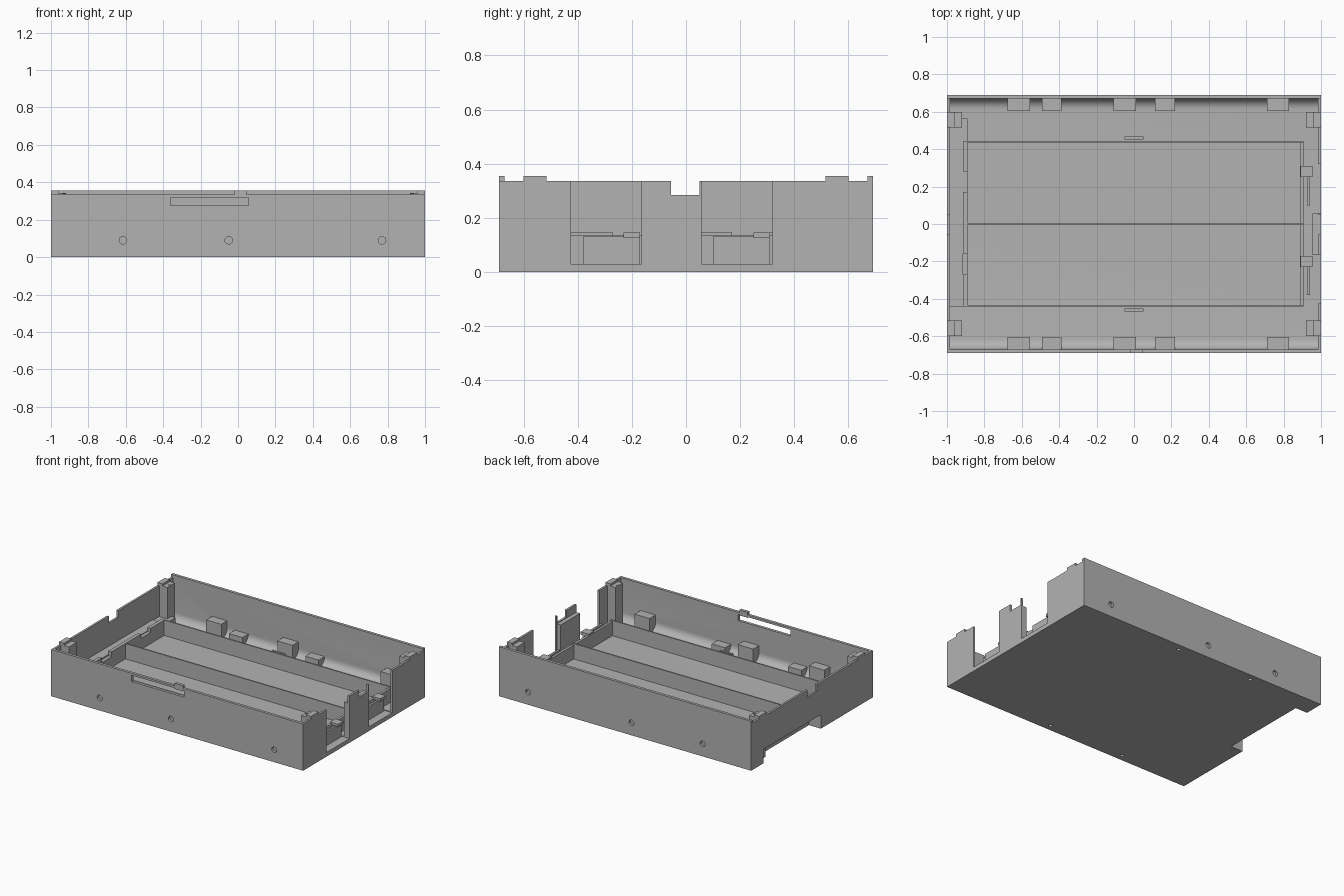
import bpy, bmesh, math
from mathutils import Matrix

cube = bpy.data.objects.get("Cube")
if cube:
    bpy.data.objects.remove(cube, do_unlink=True)

grey = bpy.data.materials.new("plain grey")
grey.use_nodes = True
COLOUR = (0.45, 0.45, 0.45, 1)
grey.diffuse_color = COLOUR
grey.node_tree.nodes["Principled BSDF"].inputs["Base Color"].default_value = COLOUR

WX, WY = 0.985, 0.67        # inner faces of the walls
FLOOR, RIM, TOP = 0.035, 0.335, 0.355
RIB = 0.145                 # height of the inner ribs


def finish(name, bm):
    bmesh.ops.recalc_face_normals(bm, faces=bm.faces)
    mesh = bpy.data.meshes.new(name)
    bm.to_mesh(mesh)
    bm.free()
    mesh.materials.append(grey)
    ob = bpy.data.objects.new(name, mesh)
    bpy.context.collection.objects.link(ob)
    return ob


def box(name, x, y, z):
    """Box from three (low, high) pairs."""
    bm = bmesh.new()
    bmesh.ops.create_cube(bm, size=1)
    for v in bm.verts:
        for i, (lo, hi) in enumerate((x, y, z)):
            v.co[i] = lo if v.co[i] < 0 else hi
    return finish(name, bm)


def cylinder(name, centre, radius, length, axis):
    bm = bmesh.new()
    turn = Matrix.Rotation(math.pi / 2, 4, "X") if axis == "y" else Matrix()
    bmesh.ops.create_cone(bm, cap_ends=True, segments=24, radius1=radius,
                          radius2=radius, depth=length,
                          matrix=Matrix.Translation(centre) @ turn)
    return finish(name, bm)


def cavity():
    """Hollow of the tray, with a cove along both long walls."""
    r, prof = 0.055, [(WY, 1), (-WY, 1)]
    for side, start in ((-1, math.pi), (1, 1.5 * math.pi)):
        for i in range(9):
            a = start + i * math.pi / 16
            prof.append((side * (WY - r) + r * math.cos(a), FLOOR + r + r * math.sin(a)))
    bm = bmesh.new()
    face = bm.faces.new([bm.verts.new((-WX, y, z)) for y, z in prof])
    ext = bmesh.ops.extrude_face_region(bm, geom=[face])
    for v in ext["geom"]:
        if isinstance(v, bmesh.types.BMVert):
            v.co.x = WX
    return finish("cavity_cutter", bm)


def cut(target, cutters):
    bpy.context.view_layer.objects.active = target
    for c in cutters:
        c.hide_render = True
        mod = target.modifiers.new("cut", "BOOLEAN")
        mod.operation, mod.solver, mod.object = "DIFFERENCE", "EXACT", c
        bpy.ops.object.modifier_apply(modifier=mod.name)
        bpy.data.objects.remove(c, do_unlink=True)


# Tray shell and its openings
shell = box("tray_shell", (-1, 1), (-0.69, 0.69), (0, TOP))
cutters = [
    cavity(),
    box("rim_cutter", (-2, 2), (-2, WY), (RIM, 1)),
    box("middle_notch_cutter", (-2, 2), (-0.055, 0.05), (0.285, 1)),
    box("front_bay_cutter", (0.9, 2), (-0.425, -0.165), (0.03, 1)),
    box("back_bay_cutter", (0.9, 2), (0.058, 0.32), (0.03, 1)),
    box("front_slot_cutter", (-0.36, 0.055), (-1, -0.6), (0.275, 0.32)),
    box("recess_cutter", (-2, -0.905), (-0.1, 0.55), (-1, 0.1)),
]
HOLES, PEGS = (-0.615, -0.05, 0.77), (-0.44, 0.165)
for x in HOLES:
    cutters.append(cylinder("wall_hole_cutter", (x, 0, 0.09), 0.02, 3, "y"))
for x in PEGS:
    for y in (-0.645, 0.645):
        cutters.append(cylinder("floor_hole_cutter", (x, y, 0), 0.013, 0.06, "z"))
cut(shell, cutters)
bpy.ops.object.select_all(action="DESELECT")
shell.select_set(True)
bpy.context.view_layer.objects.active = shell
bpy.ops.object.shade_smooth_by_angle(angle=math.radians(25))

# Latch above the front slot
box("front_latch", (-0.02, 0.045), (-0.69, -WY), (0.315, TOP))

# Blocks along both long walls, tall behind the holes and low between
for s, side in ((-1, "front"), (1, "back")):
    y = sorted((s * 0.603, s * (WY + 0.002)))
    for x in HOLES:
        box(side + "_tall_block", (x - 0.06, x + 0.06), y, (0.03, 0.14))
    for x in PEGS:
        box(side + "_low_block", (x - 0.053, x + 0.053), y, (0.03, 0.09))
    # Small guide beside the outer rib
    box(side + "_guide", (-0.05, 0.05), sorted((s * 0.453, s * 0.468)), (0.03, RIB))

# Long ribs forming two troughs
for name, y in (("front_rib", -0.437), ("middle_rib", 0), ("back_rib", 0.44)):
    box(name, (-0.915, 0.905), (y - 0.005, y + 0.005), (0.03, RIB))

# Corner posts with raised tabs
for sx in (-1, 1):
    for sy in (-1, 1):
        y = sorted((sy * 0.515, sy * 0.6))
        post = box("corner_post", sorted((sx * 0.92, sx * 0.99)), y, (0.03, 0.34))
        box("corner_tab", sorted((sx * 0.96, sx * 1)), y, (0.33, TOP))
        if sx != sy:
            continue
for x, y in ((-0.93, 0.555), (0.93, -0.55)):
    cylinder("corner_pin", (x, y, 0.336), 0.01, 0.016, "z")

# Housing over the outer recess on the right side
box("recess_roof", (-1, -0.89), (-0.115, 0.56), (0.1, 0.115))
box("recess_inner_wall", (-0.905, -0.89), (-0.115, 0.56), (0, 0.115))
for y in (-0.115, 0.55):
    box("recess_end_wall", (-0.99, -0.89), (y, y + 0.013), (0.005, 0.115))

# Shelf and end ribs at the right end of the troughs
for name, y in (("shelf_front", (-0.44, -0.1)), ("shelf_back", (-0.1, 0.44))):
    low = 0.03 if y[1] < 0 else 0.102
    box(name, (-0.985, -0.915), y, (low, 0.12))
for y in ((-0.44, -0.27), (-0.16, 0.17), (0.28, 0.44)):
    box("right_end_rib", (-0.915, -0.89), y, (0.1, RIB))
box("right_end_base", (-0.915, -0.89), (-0.44, -0.1), (0.03, 0.11))

# End wall, clips and thick post at the left end
box("left_end_rib", (0.887, 0.905), (-0.437, 0.44), (0.03, 0.135))
box("left_middle_post", (0.955, 0.99), (-0.165, 0.056), (0.03, 0.28))
for y in (-0.2, 0.28):
    box("left_clip", (0.89, 0.955), (y - 0.03, y + 0.03), (0.125, RIB))
    box("left_clip_leg", (0.925, 0.94), (y - 0.18, y + 0.03), (0.03, 0.13))
